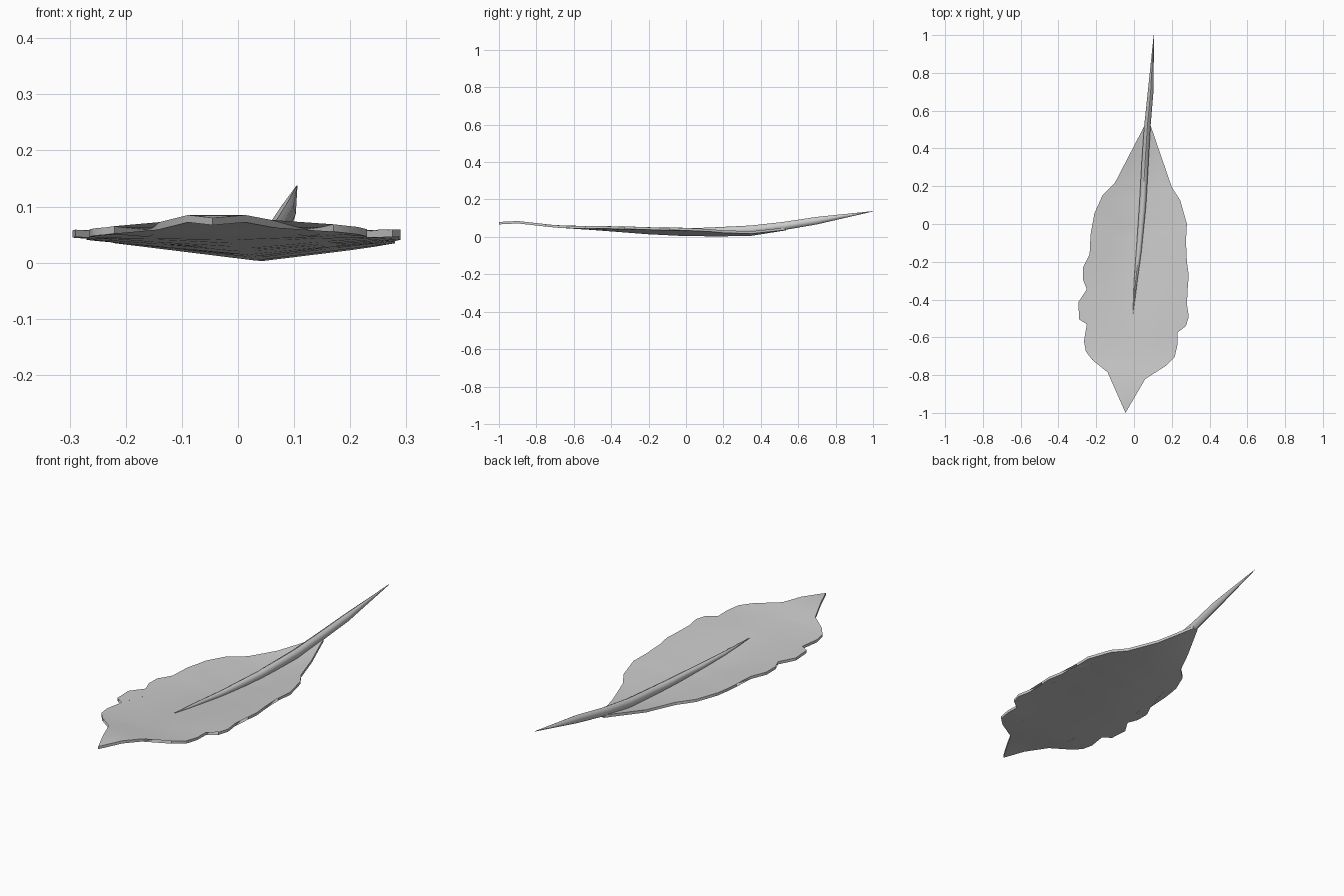
import bpy, bmesh, math
from mathutils import Vector

if "Cube" in bpy.data.objects:
    bpy.data.objects.remove(bpy.data.objects["Cube"])

# Vane outline, seen from above: notched left edge, tip, notched right edge
OUTLINE = [
    (.063, .535), (-.10, .22), (-.165, .155), (-.21, .055), (-.23, -.055), (-.18, 0),
    (-.235, -.16), (-.27, -.23), (-.27, -.295), (-.21, -.205),
    (-.25, -.345), (-.295, -.415), (-.29, -.505), (-.21, -.41),
    (-.25, -.53), (-.265, -.62), (-.255, -.675), (-.22, -.72), (-.16, -.625),
    (-.14, -.785), (-.045, -1), (.06, -.82), (.125, -.65),
    (.17, -.75), (.215, -.705), (.23, -.64), (.23, -.575), (.21, -.445),
    (.275, -.54), (.29, -.49), (.28, -.425), (.235, -.23),
    (.285, -.33), (.29, -.27), (.28, -.2), (.24, 0),
    (.275, -.09), (.28, 0), (.245, .125), (.20, .195), (.085, .53)]

# Lengthwise bend: (y, z) of the underside along the middle
BEND = [(-1, .067), (-.9, .072), (-.7, .05), (-.5, .037), (-.2, .014),
        (0, .004), (.2, .003), (.35, .006), (.54, .036)]


def bend(y):
    for (y0, z0), (y1, z1) in zip(BEND, BEND[1:]):
        if y <= y1:
            return z0 + (z1 - z0) * (y - y0) / (y1 - y0)
    return BEND[-1][1]


def cup(x, y):
    """Raise of the edges relative to the middle, fading toward the tip."""
    fade = min(1, max(0, (y + .65) / .6))
    return .032 * fade * abs(x - .03 - .07 * y) / .26


def finish(name, bm, angle):
    bmesh.ops.recalc_face_normals(bm, faces=bm.faces[:])
    mesh = bpy.data.meshes.new(name)
    bm.to_mesh(mesh)
    bm.free()
    obj = bpy.data.objects.new(name, mesh)
    bpy.context.collection.objects.link(obj)
    bpy.ops.object.select_all(action='DESELECT')
    obj.select_set(True)
    bpy.context.view_layer.objects.active = obj
    bpy.ops.object.shade_smooth_by_angle(angle=math.radians(angle))
    return obj


# Vane: flat outline, sliced, bent and thickened
bm = bmesh.new()
bm.faces.new([bm.verts.new((x, y, 0)) for x, y in OUTLINE])
bmesh.ops.triangulate(bm, faces=bm.faces[:])
cuts = [((0, y, 0), (0, 1, 0)) for y, _ in BEND[1:-1]]
cuts += [((.03 + dx, 0, 0), (1, -.07, 0)) for dx in (-.15, 0, .15)]
for co, no in cuts:
    bmesh.ops.bisect_plane(bm, geom=bm.verts[:] + bm.edges[:] + bm.faces[:],
                           plane_co=co, plane_no=no, dist=1e-5)
bmesh.ops.triangulate(bm, faces=bm.faces[:])
for v in bm.verts:
    v.co.z = bend(v.co.y) + cup(v.co.x, v.co.y)
top = bmesh.ops.extrude_face_region(bm, geom=bm.faces[:], use_keep_orig=True)
for v in top["geom"]:
    if isinstance(v, bmesh.types.BMVert):
        v.co.z += .013
finish("feather_vane", bm, 35)

# Quill: tapered shaft, stations (y, x, z, half width, half height)
SHAFT = [(1, .105, .137, .001, .001), (.7, .088, .087, .015, .02),
         (.52, .071, .058, .017, .022), (.35, .06, .038, .018, .023),
         (.1, .046, .029, .018, .02), (-.15, .025, .032, .014, .015),
         (-.3, .009, .039, .009, .011), (-.475, -.005, .052, .001, .001)]
SIDES = 8
bm = bmesh.new()
rings = []
for y, x, z, w, h in SHAFT:
    angles = [2 * math.pi * i / SIDES for i in range(SIDES)]
    rings.append([bm.verts.new((x + w * math.cos(a), y, z + h * math.sin(a))) for a in angles])
for a, b in zip(rings, rings[1:]):
    for i in range(SIDES):
        j = (i + 1) % SIDES
        bm.faces.new((a[i], a[j], b[j], b[i]))
bm.faces.new(rings[0])
bm.faces.new(rings[-1])
finish("feather_quill", bm, 50)
